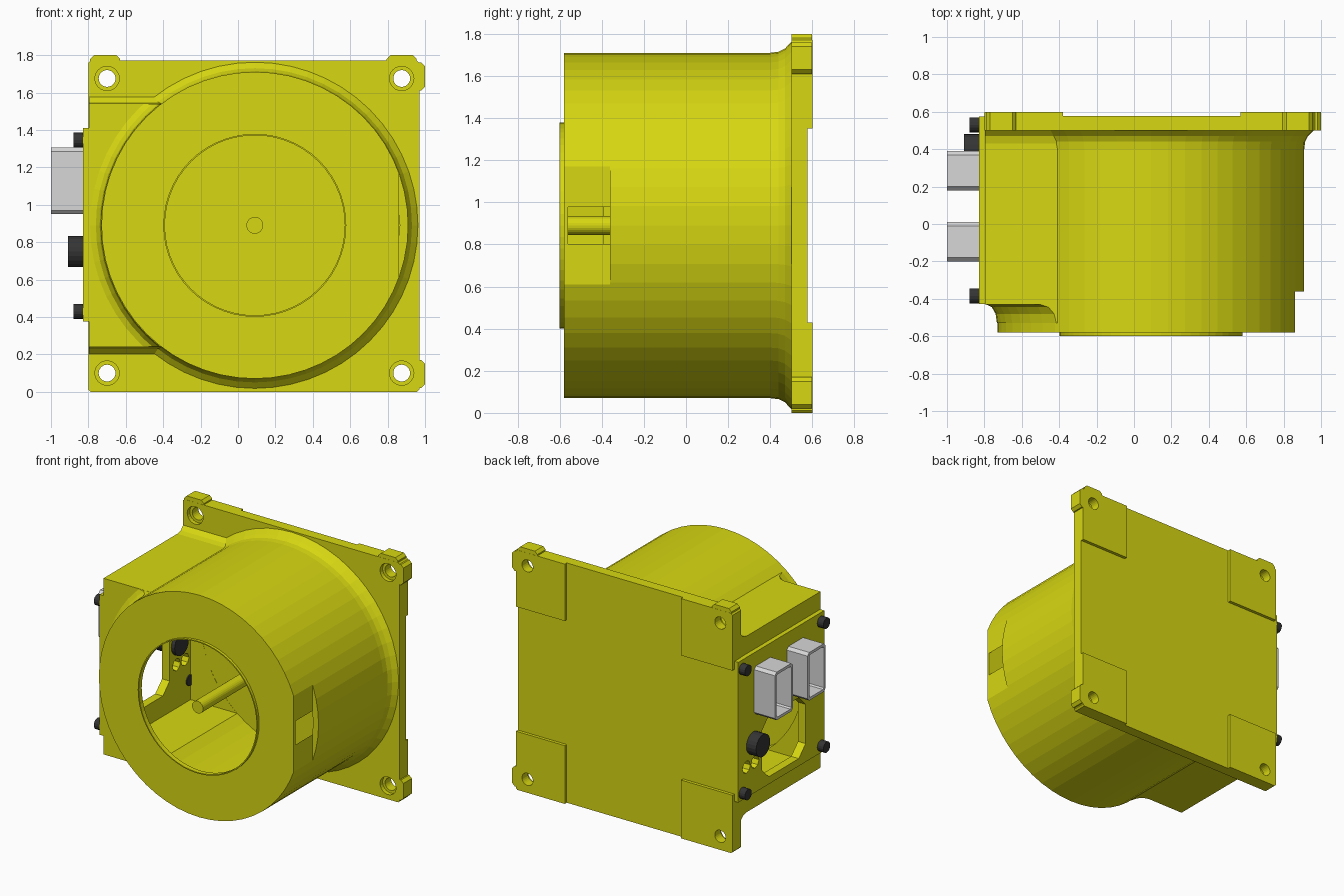
import bpy, bmesh
from math import cos, sin, tau, radians
from mathutils import Matrix, Vector

cube = bpy.data.objects.get("Cube")
if cube:
    bpy.data.objects.remove(cube)


def material(name, rgb):
    m = bpy.data.materials.new(name)
    m.use_nodes = True
    m.diffuse_color = (*rgb, 1)
    m.node_tree.nodes["Principled BSDF"].inputs["Base Color"].default_value = (*rgb, 1)
    return m


YELLOW = material("yellow paint", (0.68, 0.68, 0.006))
GREY = material("light grey plastic", (0.68, 0.68, 0.68))
BLACK = material("black plastic", (0.035, 0.035, 0.035))
CX, CZ = 0.09, 0.89  # drum axis


def finish(name, bm, mat):
    bmesh.ops.recalc_face_normals(bm, faces=bm.faces)
    mesh = bpy.data.meshes.new(name)
    bm.to_mesh(mesh)
    bm.free()
    mesh.materials.append(mat)
    obj = bpy.data.objects.new(name, mesh)
    bpy.context.collection.objects.link(obj)
    return obj


def prism(name, points, axis, lo, hi, mat=YELLOW):
    """Extrude a 2D outline along axis; points are (y,z) for x and (x,z) for y."""
    place = (lambda p, t: (t, p[0], p[1])) if axis == "x" else (lambda p, t: (p[0], t, p[1]))
    bm = bmesh.new()
    face = bm.faces.new([bm.verts.new(place(p, lo)) for p in points])
    ext = bmesh.ops.extrude_face_region(bm, geom=[face])
    step = Vector(place((0, 0), hi - lo))
    bmesh.ops.translate(bm, vec=step, verts=[v for v in ext["geom"] if isinstance(v, bmesh.types.BMVert)])
    return finish(name, bm, mat)


def rect(a0, a1, b0, b1, c=0.0):
    """Rectangle outline, with corners chamfered by c."""
    if not c:
        return [(a0, b0), (a1, b0), (a1, b1), (a0, b1)]
    return [(a0 + c, b0), (a1 - c, b0), (a1, b0 + c), (a1, b1 - c),
            (a1 - c, b1), (a0 + c, b1), (a0, b1 - c), (a0, b0 + c)]


def box(name, x, y, z, mat=YELLOW):
    return prism(name, rect(*y, *z), "x", *x, mat)


def disc(a, b, r, n=24):
    return [(a + r * cos(tau * i / n), b + r * sin(tau * i / n)) for i in range(n)]


def lathe(name, profile, n=56, mat=YELLOW):
    """Closed solid turned around the drum axis from (radius, y) points."""
    bm = bmesh.new()
    rings = [[bm.verts.new((p[0], y, p[1])) for p in disc(CX, CZ, r, n)] for r, y in profile]
    for a, b in zip(rings, rings[1:]):
        for i in range(n):
            j = (i + 1) % n
            bm.faces.new((a[i], a[j], b[j], b[i]))
    bm.faces.new(rings[0])
    bm.faces.new(rings[-1])
    return finish(name, bm, mat)


def combine(obj, tool, operation):
    mod = obj.modifiers.new("combine", "BOOLEAN")
    mod.operation, mod.object, mod.solver = operation, tool, "EXACT"
    graph = bpy.context.evaluated_depsgraph_get()
    mesh = bpy.data.meshes.new_from_object(obj.evaluated_get(graph))
    obj.modifiers.clear()
    obj.data = mesh
    bpy.data.objects.remove(tool)


def join(obj, tool):
    combine(obj, tool, "UNION")


def cut(obj, tool):
    combine(obj, tool, "DIFFERENCE")


# Drum with a flared foot that runs into the mounting flange
body = lathe("housing", [(0.82, -0.58), (0.82, 0.40), (0.825, 0.44), (0.84, 0.47), (0.875, 0.503), (0.875, 0.55)])

# Side terminal box, flared at the flange
half = [(-0.43, 0.65), (0.43, 0.65), (0.47, 0.66), (0.503, 0.69), (0.55, 0.69)]
outline = [(y, CZ + h) for y, h in half] + [(y, CZ - h) for y, h in reversed(half)]
join(body, prism("terminal_box", outline, "x", -0.797, CX))

# Hollow fillet between the front of the box and the drum
fillet = lathe("fillet", [(0.81, -0.53), (0.823, -0.53), (0.83, -0.48), (0.85, -0.445), (0.885, -0.428), (0.885, -0.40)])
combine(fillet, box("fillet_limit", (-0.796, -0.3), (-0.6, -0.3), (0.241, 1.539)), "INTERSECT")
join(body, fillet)

# Mounting flange with corner lugs on the top and the outer side
flange = prism("flange", rect(-0.8, 0.97, 0, 1.77, 0.012), "y", 0.5, 0.6)
for x in (-0.71, 0.875):
    join(flange, prism("top_lug", rect(x - 0.08, x + 0.08, 1.6, 1.8, 0.02), "y", 0.501, 0.599))
for z in (0.095, 1.685):
    join(flange, prism("side_lug", rect(0.8, 1.0, z - 0.075, z + 0.075, 0.02), "y", 0.501, 0.599))
join(body, flange)

# Cross-shaped recess on the back, leaving four corner pads
cut(body, prism("back_recess_v", rect(-0.38, 0.57, -0.1, 1.9), "y", 0.577, 0.7))
cut(body, prism("back_recess_h", rect(-1, 1.1, 0.43, 1.35), "y", 0.577, 0.7))

# Bolt holes with counterbores
for x in (-0.7, 0.875):
    for z in (0.1, 1.675):
        cut(body, prism("bolt_hole", disc(x, z, 0.045), "y", 0.4, 0.7))
        cut(body, prism("counterbore", disc(x, z, 0.065), "y", 0.4, 0.53))

# Hollow interior, round front opening, and the flat on the outer side
cavity = lathe("cavity", [(0.775, -0.56), (0.775, 0.545)])
join(cavity, box("box_cavity", (-0.768, 0), (-0.39, 0.544), (0.28, 1.50)))
cut(body, cavity)
cut(body, lathe("front_opening", [(0.485, -0.7), (0.485, -0.5)]))
cut(body, box("side_flat", (0.86, 1.2), (-0.7, -0.36), (0.4, 1.4)))

# Side panel with its window and cable holes
join(body, box("side_panel", (-0.83, -0.78), (-0.428, 0.576), (0.375, 1.41)))
cut(body, prism("window", rect(-0.21, 0.30, 0.43, 0.88, 0.08), "x", -0.9, -0.7))
for y in (0.38, 0.48):
    cut(body, prism("cable_hole", disc(y, 0.6, 0.045, 8), "x", -0.9, -0.7))

# Thin lip round the opening, and the central shaft
lip = lathe("opening_lip", [(0.489, -0.6), (0.489, -0.565)])
cut(lip, lathe("lip_bore", [(0.481, -0.7), (0.481, -0.5)]))
shaft = lathe("shaft", [(0.045, -0.6), (0.045, 0.56)], 24)

# Rectangular connector shrouds
for i, y in enumerate((-0.095, 0.285)):
    shroud = prism("connector_%d" % (i + 1), rect(y - 0.105, y + 0.105, 0.95, 1.305, 0.02), "x", -1.0, -0.82, GREY)
    cut(shroud, prism("socket", rect(y - 0.085, y + 0.085, 0.97, 1.285, 0.01), "x", -1.1, -0.85, GREY))

# Panel screws and the fuse cap
for y in (-0.385, 0.53):
    for z in (0.43, 1.345):
        prism("panel_screw", disc(y, z, 0.04, 16), "x", -0.88, -0.76, BLACK)
prism("fuse_cap", disc(0.40, 0.75, 0.082, 20), "x", -0.91, -0.74, BLACK)
